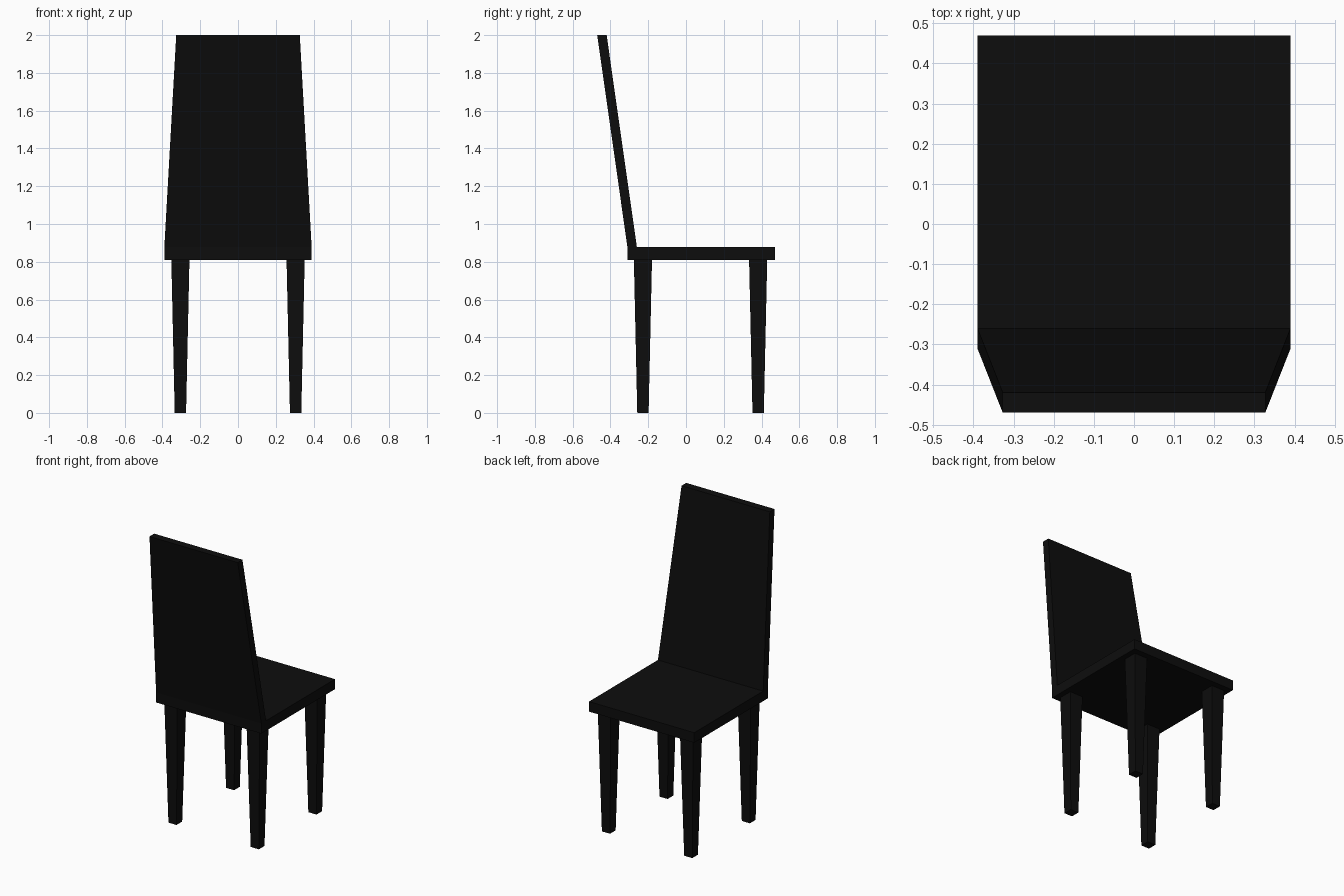
import bpy
import bmesh

if "Cube" in bpy.data.objects:
    bpy.data.objects.remove(bpy.data.objects["Cube"])

black = bpy.data.materials.new("black")
black.diffuse_color = (0.004, 0.004, 0.004, 1)
black.use_nodes = True
black.node_tree.nodes["Principled BSDF"].inputs["Base Color"].default_value = black.diffuse_color


def tapered_box(name, bottom, top):
    """Box between two rectangles, each given as (x0, x1, y0, y1, z)."""
    bm = bmesh.new()
    rings = []
    for x0, x1, y0, y1, z in (bottom, top):
        rings.append([bm.verts.new((x, y, z))
                      for x, y in ((x0, y0), (x1, y0), (x1, y1), (x0, y1))])
    low, high = rings
    bm.faces.new(low[::-1])
    bm.faces.new(high)
    for i in range(4):
        j = (i + 1) % 4
        bm.faces.new((low[i], low[j], high[j], high[i]))
    mesh = bpy.data.meshes.new(name)
    bm.to_mesh(mesh)
    bm.free()
    mesh.materials.append(black)
    obj = bpy.data.objects.new(name, mesh)
    bpy.context.collection.objects.link(obj)
    return obj


SEAT_LOW, SEAT_TOP = 0.81, 0.877

# Seat slab
tapered_box("seat", (-0.39, 0.39, -0.31, 0.47, SEAT_LOW),
            (-0.39, 0.39, -0.31, 0.47, SEAT_TOP))

# Leaning backrest, narrower at the top
tapered_box("backrest", (-0.39, 0.39, -0.31, -0.26, SEAT_TOP),
            (-0.327, 0.327, -0.47, -0.42, 2.0))

# Four legs tapering towards the floor
for side, x in (("left", -0.305), ("right", 0.305)):
    for end, y in (("back", -0.228), ("front", 0.382)):
        foot, head = 0.03, 0.048
        tapered_box(f"{end}_leg_{side}",
                    (x - foot, x + foot, y - foot, y + foot, 0),
                    (x - head, x + head, y - head, y + head, SEAT_LOW))
